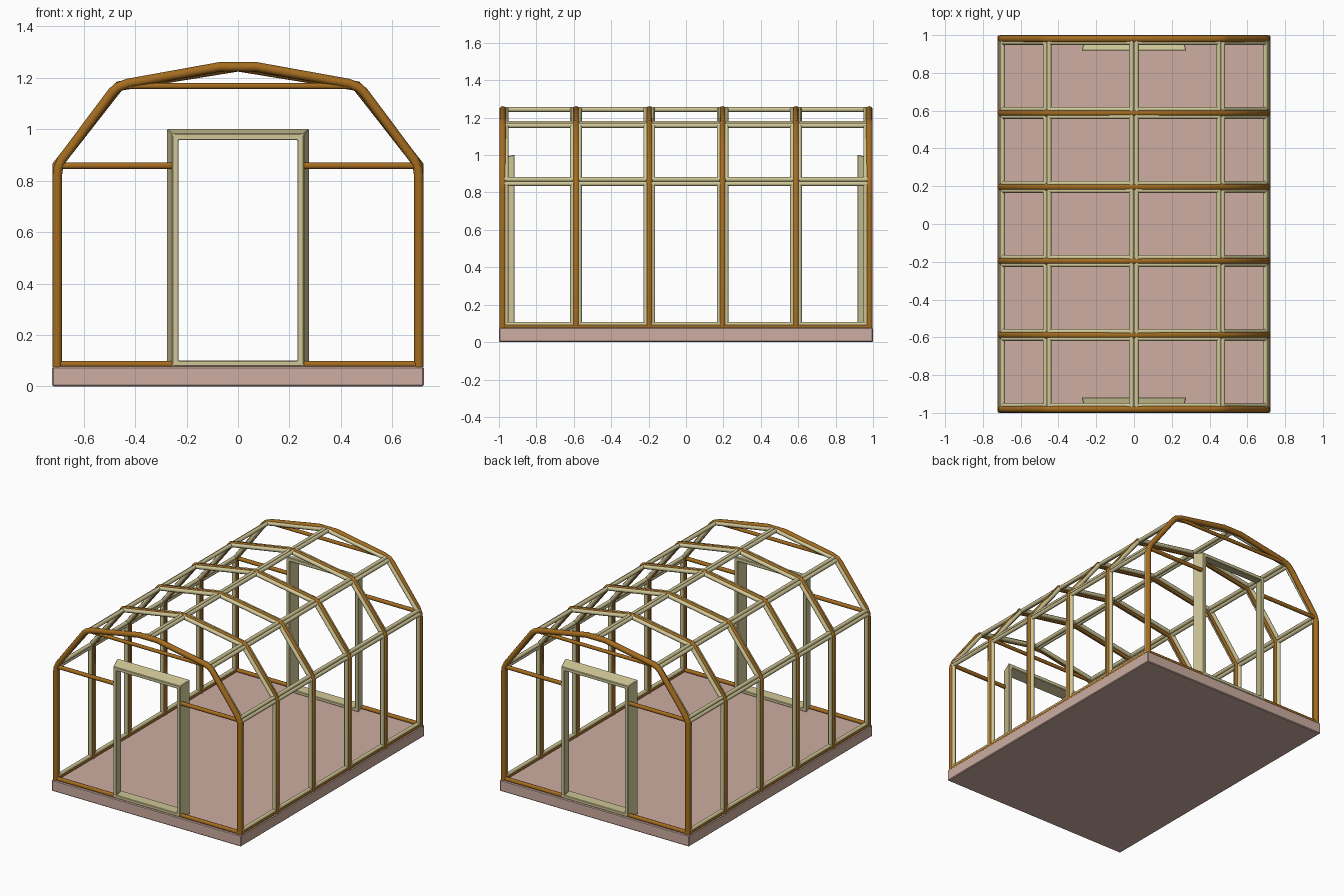
import bpy, bmesh, math
from mathutils import Vector

if "Cube" in bpy.data.objects:
    bpy.data.objects.remove(bpy.data.objects["Cube"])


def material(name, col):
    m = bpy.data.materials.new(name)
    m.diffuse_color = (*col, 1)
    m.use_nodes = True
    m.node_tree.nodes["Principled BSDF"].inputs["Base Color"].default_value = m.diffuse_color
    return m


BROWN = material("brown_tube", (0.37, 0.15, 0.014))
CREAM = material("cream_frame", (0.63, 0.57, 0.31))
PINK = material("pink_slab", (0.61, 0.42, 0.36))


def finish(name, bm, mat, smooth=True):
    bmesh.ops.recalc_face_normals(bm, faces=bm.faces[:])
    me = bpy.data.meshes.new(name)
    bm.to_mesh(me)
    bm.free()
    me.materials.append(mat)
    ob = bpy.data.objects.new(name, me)
    bpy.context.collection.objects.link(ob)
    if smooth:
        bpy.ops.object.select_all(action='DESELECT')
        ob.select_set(True)
        bpy.context.view_layer.objects.active = ob
        bpy.ops.object.shade_smooth_by_angle(angle=math.radians(50))
    return ob


def tube(bm, pts, r, sides=10):
    """Sweep a round section along a planar path with mitred corners."""
    pts = [Vector(p) for p in pts]
    d = [(b - a).normalized() for a, b in zip(pts, pts[1:])]
    side = Vector((0, 1, 0)) if abs(d[0].y) < 0.9 else Vector((1, 0, 0))
    rings = []
    for i, p in enumerate(pts):
        a, b = d[max(i - 1, 0)], d[min(i, len(d) - 1)]
        t = (a + b).normalized()
        n = side.cross(t).normalized() / max(t.dot(a), 0.5)
        rings.append([bm.verts.new(p + r * (math.cos(k) * side + math.sin(k) * n))
                      for k in [2 * math.pi * (j + 0.5) / sides for j in range(sides)]])
    for A, B in zip(rings, rings[1:]):
        for j in range(sides):
            k = (j + 1) % sides
            bm.faces.new((A[j], A[k], B[k], B[j]))
    bm.faces.new(rings[0][::-1])
    bm.faces.new(rings[-1])


# floor slab
bm = bmesh.new()
bmesh.ops.create_cube(bm, size=1)
for v in bm.verts:
    v.co = (v.co.x * 1.445, v.co.y * 2.0, (v.co.z + 0.5) * 0.077)
bmesh.ops.bevel(bm, geom=bm.edges[:], offset=0.005, segments=1, affect='EDGES')
finish("floor_slab", bm, PINK, False)

RIB_Y = [-0.98, -0.588, -0.196, 0.196, 0.588, 0.98]
END = [(0.703, 0.075), (0.703, 0.82), (0.699, 0.85), (0.685, 0.882), (0.49, 1.143),
       (0.468, 1.163), (0.43, 1.178), (0.07, 1.243)]
MID = [(0.703, 0.075), (0.703, 0.86), (0.462, 1.168), (0, 1.243)]

# arched ribs: rounded at the two ends, angular between
for i, y in enumerate(RIB_Y):
    half = END if i in (0, 5) else MID
    left = [(-x, z) for x, z in half if x > 0]
    right = half[::-1]
    bm = bmesh.new()
    tube(bm, [(x, y, z) for x, z in left + right], 0.0185)
    finish(f"rib_{i + 1}", bm, BROWN)

# sill rails and end wall rails
bm = bmesh.new()
for s in (-1, 1):
    tube(bm, [(s * 0.703, -0.98, 0.084), (s * 0.703, 0.98, 0.084)], 0.016)
    y = s * 0.98
    tube(bm, [(-0.465, y, 1.168), (0.465, y, 1.168)], 0.012)
    for e in (-1, 1):
        tube(bm, [(e * 0.703, y, 0.858), (e * 0.25, y, 0.858)], 0.0135)
        tube(bm, [(e * 0.703, y, 0.086), (e * 0.24, y, 0.086)], 0.0135)
finish("rails", bm, BROWN)

# pane frames: one rectangle of bars per facet and bay
bm = bmesh.new()
R, GAP = 0.0135, 0.019
facets = [((0.703, 0.083), (0.703, 0.86)), ((0.703, 0.86), (0.462, 1.168)),
          ((0.462, 1.168), (0, 1.246))]
for y0, y1 in zip(RIB_Y, RIB_Y[1:]):
    a, b = y0 + GAP, y1 - GAP
    for s in (-1, 1):
        for P, Q in facets:
            p = Vector((s * P[0], 0, P[1]))
            q = Vector((s * Q[0], 0, Q[1]))
            u = (q - p).normalized() * 0.013
            p, q = p + u, q - u
            for y in (a, b):
                o = Vector((0, y, 0))
                tube(bm, [p + o, q + o], R, 8)
            for c in (p, q):
                tube(bm, [(c.x, a - 0.01, c.z), (c.x, b + 0.01, c.z)], R, 8)
finish("pane_frames", bm, CREAM)

# splayed door frames at both ends
for name, s in (("front_door_frame", -1), ("back_door_frame", 1)):
    bm = bmesh.new()
    loops = []
    for hx, z0, z1, y in ((0.255, 0.078, 0.982, 0.997), (0.23, 0.1, 0.958, 0.997),
                          (0.25, 0.098, 0.976, 0.918), (0.277, 0.077, 1.002, 0.918)):
        loops.append([bm.verts.new((x, s * y, z)) for x, z in
                      ((-hx, z0), (hx, z0), (hx, z1), (-hx, z1))])
    for i in range(4):
        A, B = loops[i], loops[(i + 1) % 4]
        for j in range(4):
            k = (j + 1) % 4
            bm.faces.new((A[j], A[k], B[k], B[j]))
    bmesh.ops.bevel(bm, geom=bm.edges[:], offset=0.003, segments=1, affect='EDGES')
    finish(name, bm, CREAM, False)
